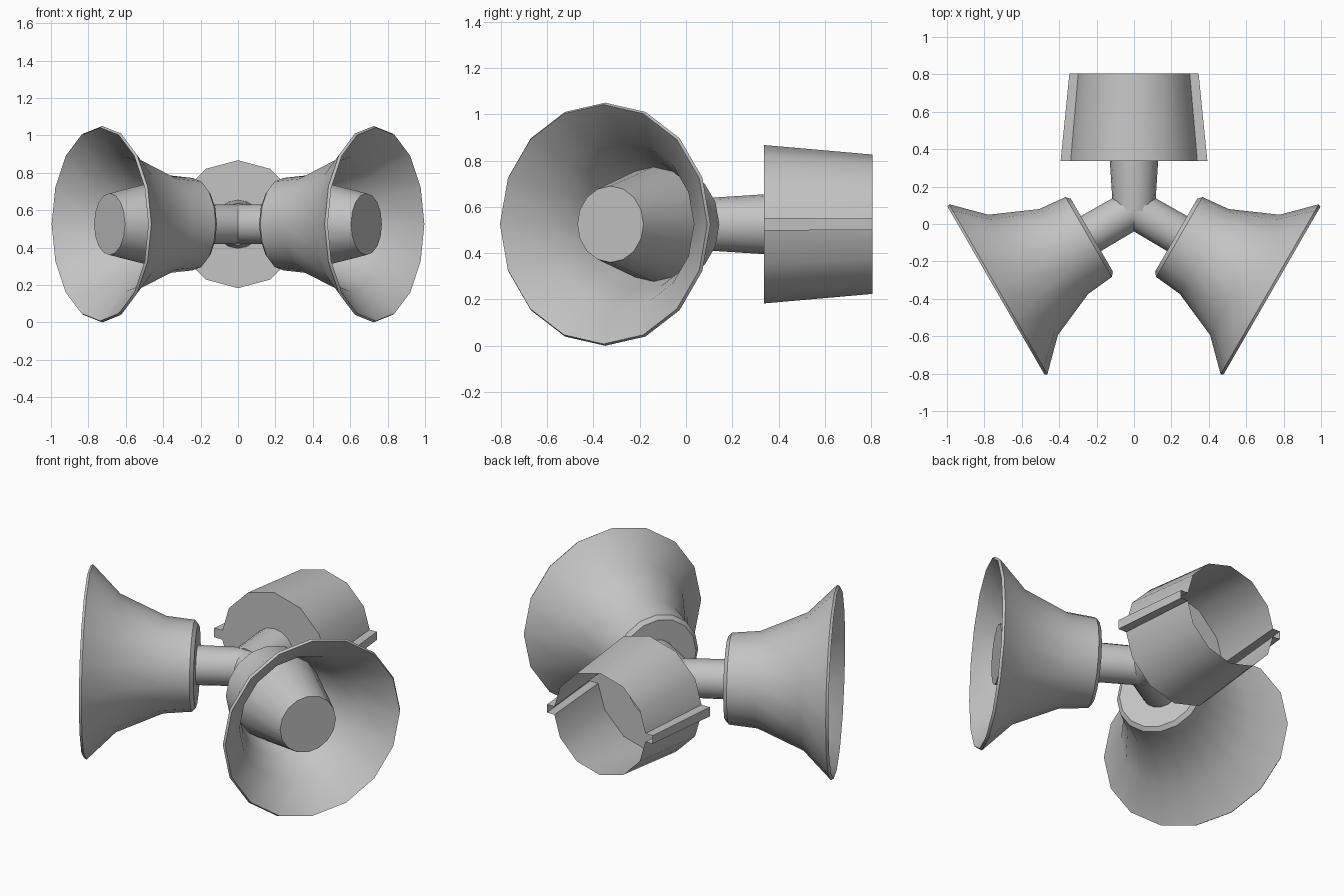
import bpy
import bmesh
from math import sin, cos, pi, radians
from mathutils import Vector

cube = bpy.data.objects.get("Cube")
if cube:
    bpy.data.objects.remove(cube, do_unlink=True)

grey = bpy.data.materials.new("plain_grey")
grey.use_nodes = True
grey.diffuse_color = (0.55, 0.55, 0.55, 1)
grey.node_tree.nodes["Principled BSDF"].inputs["Base Color"].default_value = (0.55, 0.55, 0.55, 1)

UP = Vector((0, 0, 1))
HUB = Vector((0, 0.07, 0.525))


def circle(sides):
    return [(cos(2 * pi * i / sides), sin(2 * pi * i / sides)) for i in range(sides)]


def loft(name, origin, axis, section, profile, cap_start=True, cap_end=True):
    """Sweep a unit section along an axis; profile holds (distance, scale)."""
    side = axis.cross(UP)
    bm = bmesh.new()
    rings = [[bm.verts.new(origin + axis * s + (UP * u + side * v) * r)
              for u, v in section] for s, r in profile]
    n = len(section)
    for a, b in zip(rings, rings[1:]):
        for i in range(n):
            j = (i + 1) % n
            bm.faces.new((a[i], a[j], b[j], b[i]))
    if cap_start:
        bm.faces.new(rings[0][::-1])
    if cap_end:
        bm.faces.new(rings[-1])
    bmesh.ops.recalc_face_normals(bm, faces=bm.faces[:])
    mesh = bpy.data.meshes.new(name)
    bm.to_mesh(mesh)
    bm.free()
    mesh.materials.append(grey)
    ob = bpy.data.objects.new(name, mesh)
    bpy.context.collection.objects.link(ob)
    bpy.ops.object.select_all(action="DESELECT")
    ob.select_set(True)
    bpy.context.view_layer.objects.active = ob
    bpy.ops.object.shade_smooth_by_angle(angle=radians(40))
    return ob


# Flared bell: back plate, outer wall, thin rim, inner wall
bell = [(0.26, 0.225), (0.28, 0.247), (0.434, 0.262), (0.685, 0.372), (0.838, 0.525),
        (0.852, 0.517), (0.695, 0.36), (0.55, 0.29), (0.42, 0.247)]
core = [(0.42, 0.247), (0.793, 0.165)]

# Two horns with cores and arms, mirrored left and right
for label, sx in (("left", 1), ("right", -1)):
    axis = Vector((sx * cos(radians(30)), -0.5, 0))
    loft(label + "_horn", HUB, axis, circle(16), bell, cap_end=False)
    loft(label + "_core", HUB, axis, circle(16), core, cap_start=False)
    loft(label + "_arm", HUB + Vector((0, 0.012, 0)), axis, circle(16),
         [(0, 0.105), (0.28, 0.108)])

# Rear arm
back = Vector((0, 1, 0))
loft("rear_arm", HUB, back, circle(16), [(0, 0.112), (0.28, 0.13)])

# Open rear cup: twelve-sided section with a narrow ear on each side
cup = []
for u, v in circle(12):
    if abs(u) < 0.01:
        s = 1 if v > 0 else -1
        cup += [(s * 0.08, s * 0.99), (s * 0.08, s * 1.147),
                (-s * 0.08, s * 1.147), (-s * 0.08, s * 0.99)]
    else:
        cup.append((u, v))
loft("rear_cup", HUB, back, cup, [(0.268, 0.342), (0.735, 0.301)], cap_end=False)
